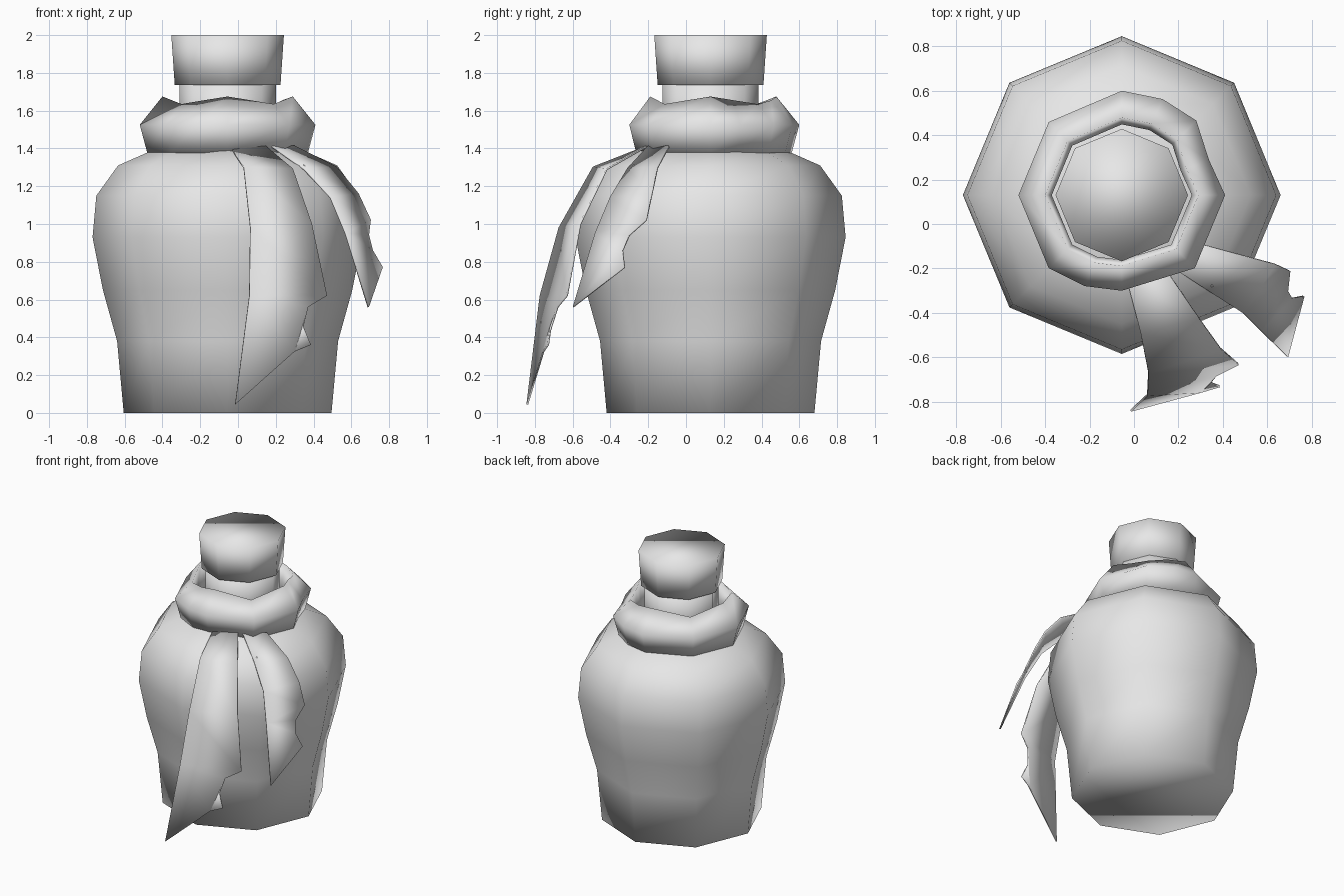
import bpy, bmesh, math
from mathutils import Vector

if "Cube" in bpy.data.objects:
    bpy.data.objects.remove(bpy.data.objects["Cube"])

CX, CY = -0.055, 0.13
OCT = [(45 * i, 1.0) for i in range(8)]

clay = bpy.data.materials.new("plain grey")
clay.diffuse_color = (0.8, 0.8, 0.8, 1)
clay.use_nodes = True
clay.node_tree.nodes["Principled BSDF"].inputs["Base Color"].default_value = clay.diffuse_color


def finish(name, bm, sharp=None):
    bmesh.ops.recalc_face_normals(bm, faces=bm.faces)
    me = bpy.data.meshes.new(name)
    bm.to_mesh(me)
    bm.free()
    me.materials.append(clay)
    ob = bpy.data.objects.new(name, me)
    bpy.context.collection.objects.link(ob)
    bpy.ops.object.select_all(action='DESELECT')
    ob.select_set(True)
    bpy.context.view_layer.objects.active = ob
    if sharp:
        bpy.ops.object.shade_smooth_by_angle(angle=math.radians(sharp))
    else:
        bpy.ops.object.shade_smooth()
    return ob


def lathe(name, profile, outline=OCT, loop=False, wave=None):
    """Skin rings of (radius, z) around the jar axis; wave is the ring index with a wavy height."""
    bm = bmesh.new()
    rings = []
    for k, (r, z) in enumerate(profile):
        ring = []
        for deg, s in outline:
            a = math.radians(deg)
            dz = 0.02 * math.cos(4 * a) if k == wave else 0
            ring.append(bm.verts.new((CX + r * s * math.cos(a), CY + r * s * math.sin(a), z + dz)))
        rings.append(ring)
    n = len(outline)
    pairs = list(zip(rings, rings[1:])) + ([(rings[-1], rings[0])] if loop else [])
    for a, b in pairs:
        for i in range(n):
            bm.faces.new((a[i], a[(i + 1) % n], b[(i + 1) % n], b[i]))
    if not loop:
        bm.faces.new(rings[0])
        bm.faces.new(rings[-1])
    return finish(name, bm)


def ribbon(name, left, right, tail):
    """Strip between two edges, ended by one ragged torn face."""
    bm = bmesh.new()
    lv = [bm.verts.new(p) for p in left]
    rv = [bm.verts.new(p) for p in right]
    tv = [bm.verts.new(p) for p in tail]
    for i in range(len(lv) - 1):
        bm.faces.new((lv[i], lv[i + 1], rv[i + 1], rv[i]))
    end = bm.faces.new([lv[-1]] + tv + [rv[-1]])
    bmesh.ops.triangulate(bm, faces=[end])
    ob = finish(name, bm, 40)
    mod = ob.modifiers.new("thickness", 'SOLIDIFY')
    mod.thickness = 0.01
    mod.offset = 0
    return ob


# Eight-sided jar with rounded shoulder and neck
lathe("jar_body", [(0.55, 0), (0.585, 0.38), (0.66, 0.65), (0.715, 0.93),
                   (0.695, 1.15), (0.58, 1.31), (0.41, 1.385), (0.255, 1.42)])
lathe("jar_neck", [(0.255, 1.40), (0.255, 1.75)])

# Stopper
lathe("stopper", [(0.28, 1.735), (0.298, 2.0)])

# Scarf wrapped round the neck, slightly uneven
scarf_outline = [(0, 1), (22, 0.91), (45, 1.02), (67, 1.01), (90, 1.01), (135, 1),
                 (180, 1), (225, 1), (248, 0.95), (270, 0.925), (315, 1)]
lathe("scarf", [(0.425, 1.375), (0.465, 1.525), (0.345, 1.655), (0.315, 1.54), (0.32, 1.40)],
      scarf_outline, loop=True, wave=2)

# Two hanging scarf ends with torn tips
ribbon("scarf_end_long",
       [(-0.03, -0.26, 1.39), (0.03, -0.49, 1.30), (0.065, -0.67, 0.98), (0.06, -0.77, 0.62)],
       [(0.14, -0.20, 1.415), (0.29, -0.42, 1.29), (0.39, -0.56, 1.00), (0.47, -0.63, 0.62)],
       [(-0.015, -0.84, 0.045), (0.30, -0.755, 0.325), (0.385, -0.73, 0.36),
        (0.345, -0.715, 0.46), (0.37, -0.68, 0.56)])
ribbon("scarf_end_short",
       [(0.18, -0.20, 1.41), (0.35, -0.31, 1.29), (0.49, -0.40, 1.14), (0.57, -0.48, 0.95)],
       [(0.30, -0.09, 1.41), (0.52, -0.15, 1.30), (0.635, -0.18, 1.16), (0.70, -0.21, 1.02)],
       [(0.69, -0.597, 0.56), (0.763, -0.325, 0.77), (0.71, -0.335, 0.86), (0.69, -0.30, 0.94)])
